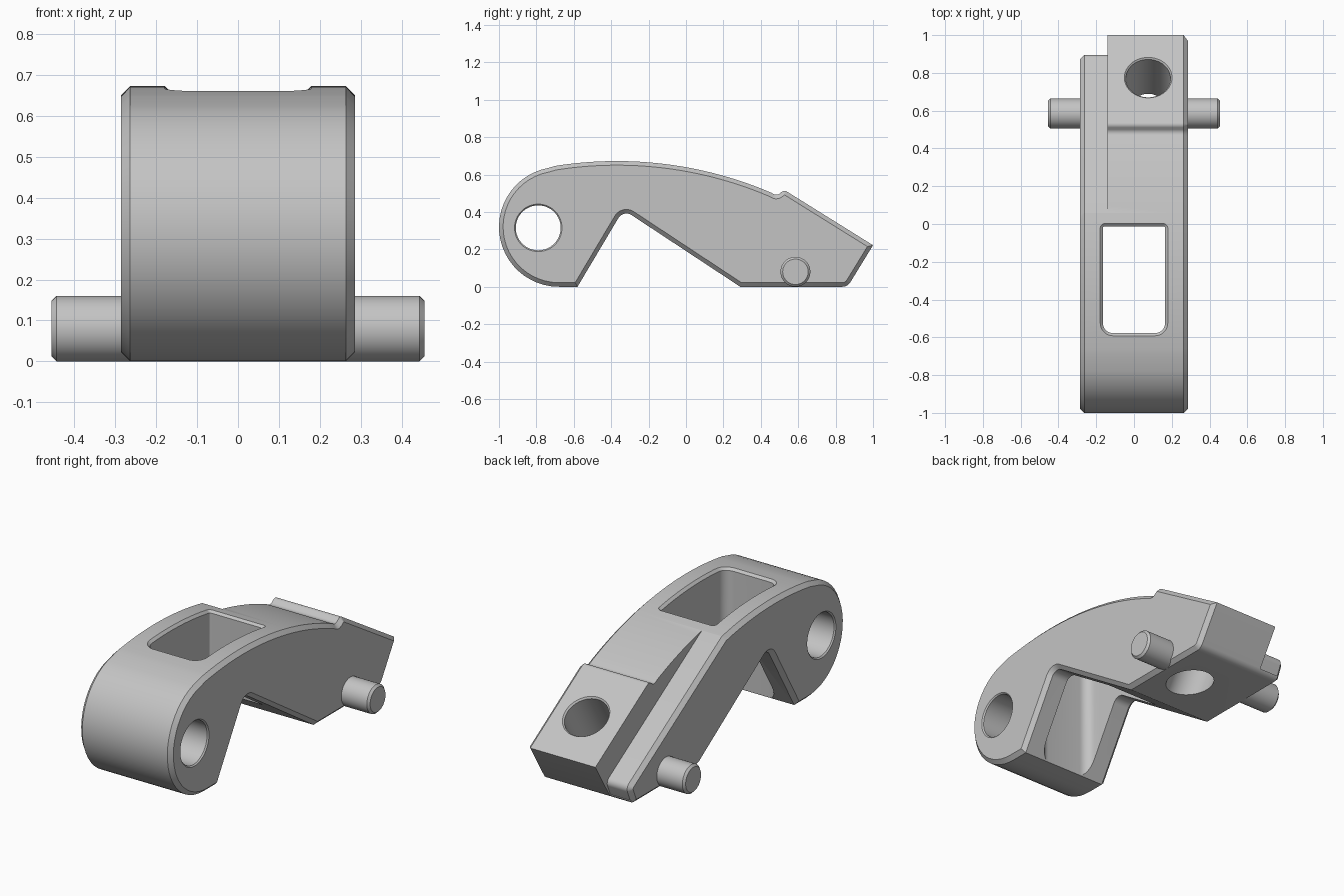
import bpy, bmesh, math
from mathutils import Vector

if "Cube" in bpy.data.objects:
    bpy.data.objects.remove(bpy.data.objects["Cube"])

mat = bpy.data.materials.new("plain grey")
mat.diffuse_color = (0.55, 0.55, 0.55, 1)
mat.use_nodes = True
mat.node_tree.nodes["Principled BSDF"].inputs["Base Color"].default_value = mat.diffuse_color


def fillet(pts, n=8):
    """Round polygon corners given as (a, b, radius)."""
    out = []
    for i, (a, b, r) in enumerate(pts):
        p = Vector((a, b))
        if r == 0:
            out.append(p)
            continue
        u = (Vector(pts[i - 1][:2]) - p).normalized()
        v = (Vector(pts[(i + 1) % len(pts)][:2]) - p).normalized()
        half = u.angle(v) / 2
        c = p + (u + v).normalized() * (r / math.sin(half))
        s = p + u * (r / math.tan(half)) - c
        e = p + v * (r / math.tan(half)) - c
        start = math.atan2(s.y, s.x)
        total = math.atan2(s.x * e.y - s.y * e.x, s.dot(e))
        for k in range(n + 1):
            t = start + total * k / n
            out.append(c + Vector((r * math.cos(t), r * math.sin(t))))
    return out


def inset(pts, d):
    """Move a polygon's outline inwards by d with mitred corners."""
    n = len(pts)
    area = sum(pts[i - 1].x * pts[i].y - pts[i].x * pts[i - 1].y for i in range(n))
    sg = 1 if area > 0 else -1
    out = []
    for i, p in enumerate(pts):
        a = (p - pts[i - 1]).normalized()
        b = (pts[(i + 1) % n] - p).normalized()
        na, nb = Vector((-a.y, a.x)) * sg, Vector((-b.y, b.x)) * sg
        out.append(p + (na + nb) * (d / (1 + na.dot(nb))))
    return out


def loft(name, rings):
    """Skin closed rings of 3D points and cap both ends."""
    bm = bmesh.new()
    vs = [[bm.verts.new(p) for p in ring] for ring in rings]
    n = len(vs[0])
    for lo, hi in zip(vs, vs[1:]):
        for i in range(n):
            j = (i + 1) % n
            bm.faces.new((lo[i], lo[j], hi[j], hi[i]))
    bm.faces.new(vs[0][::-1])
    bm.faces.new(vs[-1])
    if bm.calc_volume(signed=True) < 0:
        bmesh.ops.reverse_faces(bm, faces=bm.faces)
    me = bpy.data.meshes.new(name)
    bm.to_mesh(me)
    bm.free()
    me.materials.append(mat)
    ob = bpy.data.objects.new(name, me)
    bpy.context.collection.objects.link(ob)
    return ob


def prism(name, sections):
    """Sections of (x, side profile in y and z)."""
    return loft(name, [[(x, p.x, p.y) for p in prof] for x, prof in sections])


def lathe(name, centre, axis, steps, n=64):
    """Turned shape from (height, radius) steps along an axis."""
    q = Vector(axis).to_track_quat('Z', 'Y')
    return loft(name, [[Vector(centre) + q @ Vector((r * math.cos(math.tau * k / n),
                r * math.sin(math.tau * k / n), h)) for k in range(n)] for h, r in steps])


def activate(ob):
    bpy.ops.object.select_all(action='DESELECT')
    ob.select_set(True)
    bpy.context.view_layer.objects.active = ob


def cut(ob, tool):
    tool.hide_render = True
    m = ob.modifiers.new("cut", 'BOOLEAN')
    m.operation, m.solver, m.object = 'DIFFERENCE', 'EXACT', tool
    activate(ob)
    bpy.ops.object.modifier_apply(modifier=m.name)
    bpy.data.objects.remove(tool)


def crown(y):
    """Height of the large arc along the top."""
    return -1.428 + math.sqrt(2.1 ** 2 - (y + 0.37) ** 2)


# lever body: rounded head, arched top, ridge, sloped nose and underside notch
side = []
for k in range(25):
    t = math.radians(270 - 169.5 * k / 24)
    side.append((-0.68 + 0.32 * math.cos(t), 0.32 + 0.32 * math.sin(t), 0))
for k in range(1, 31):
    y = -0.738 + (0.455 + 0.738) * k / 30
    side.append((y, crown(y), 0))
side += [(0.485, 0.486, 0.03), (0.525, 0.518, 0.025), (1.0, 0.222, 0),
         (0.864, 0, 0.05), (0.29, 0, 0), (-0.335, 0.412, 0.05), (-0.58, 0, 0)]
side = fillet(side)
W, C = 0.285, 0.022
body = prism("lever_body", [(-W, inset(side, C)), (-W + C, side),
                            (W - C, side), (W, inset(side, C))])

# lowered strip along the left side, with its own outer chamfer
step = fillet([(-0.06, 0.702, 0), (0.905, 0.104, 0.035), (0.868, 0.02, 0),
               (1.3, 0.02, 0), (1.3, 1.0, 0), (-0.06, 1.0, 0)])
cut(body, prism("step_cutter", [(-0.14, step), (-W + C, step),
                                (-W - 0.008, inset(step, -C - 0.008))]))


# window through the arch, with a chamfer that follows the curved top
def ring(points, height):
    return [(p.x, p.y, height(p.y)) for p in points]


x0, y0, y1 = 0.165, -0.578, -0.012
ys = [y0 + 0.06 + (y1 - y0 - 0.09) * k / 10 for k in range(1, 11)]
window = fillet([(-x0, y0, 0.055), (x0, y0, 0.055)] + [(x0, y, 0) for y in ys]
                + [(x0, y1, 0.01), (-x0, y1, 0.01)] + [(-x0, y, 0) for y in reversed(ys)])
wide = inset(window, -0.04)
cut(body, loft("window_cutter", [
    ring(window, lambda y: -0.5),
    ring(window, lambda y: crown(y) - 0.014),
    ring(wide, lambda y: crown(y) + 0.026),
    ring(wide, lambda y: 1.0)]))

# pivot hole through the head
cut(body, lathe("pivot_cutter", (0, -0.79, 0.315), (1, 0, 0),
                [(-0.305, 0.147), (-0.278, 0.12), (0.278, 0.12), (0.305, 0.147)]))

# slanted hole square to the nose slope
cut(body, lathe("nose_hole_cutter", (0.075, 0.775, 0.362), (0, 0.527, 0.85),
                [(-0.9, 0.118), (-0.008, 0.118), (0.05, 0.176)]))

# side pins
pins = [lathe(name, (0, 0.585, 0.08), (s, 0, 0),
              [(0.24, 0.08), (0.443, 0.08), (0.455, 0.068)], 48)
        for name, s in (("left_pin", -1), ("right_pin", 1))]

for ob in [body] + pins:
    activate(ob)
    bpy.ops.object.shade_smooth_by_angle(angle=math.radians(25))
